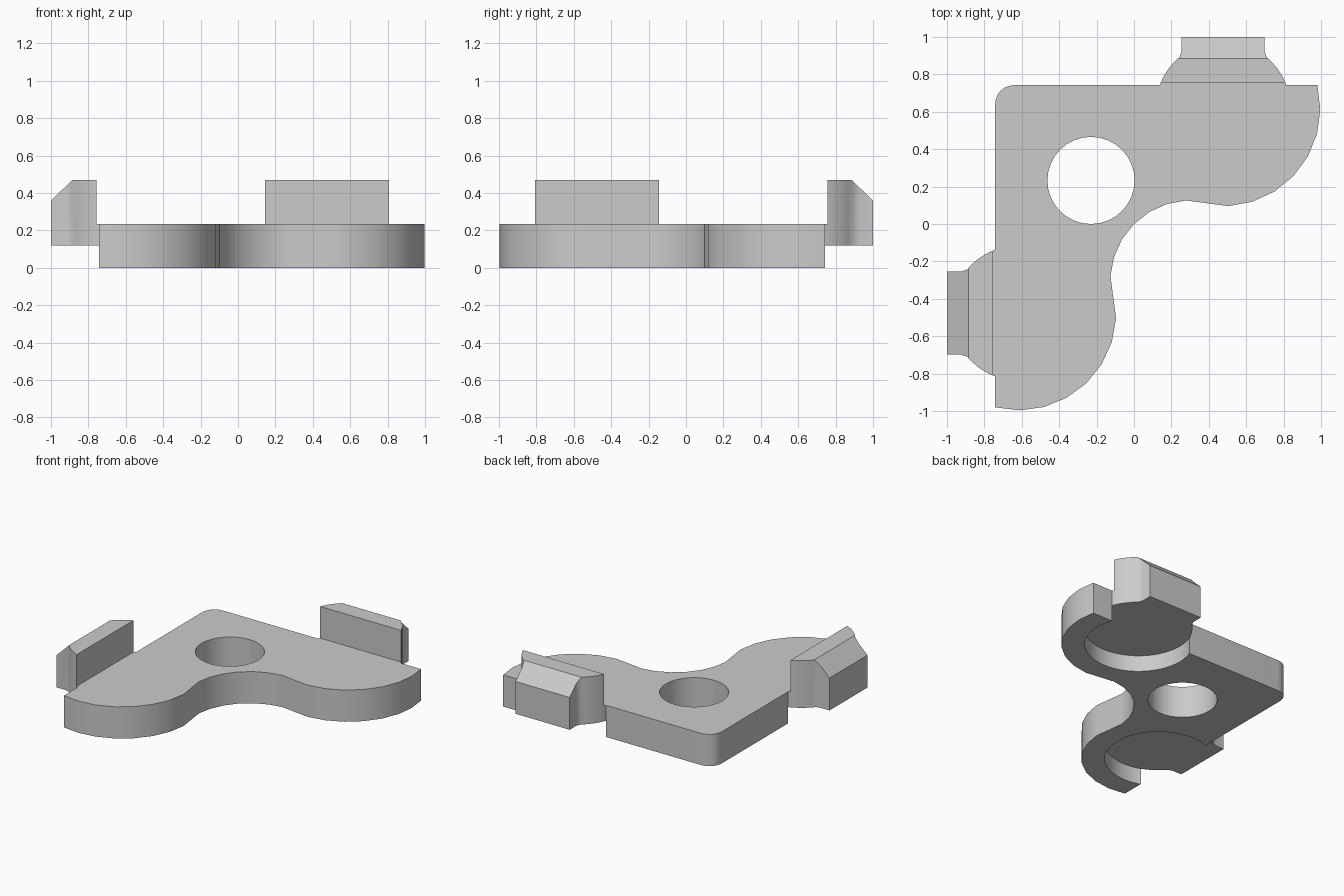
import bpy, bmesh
from math import cos, sin, radians
from mathutils import Matrix, Vector

if "Cube" in bpy.data.objects:
    bpy.data.objects.remove(bpy.data.objects["Cube"], do_unlink=True)

grey = bpy.data.materials.new("light_grey")
grey.use_nodes = True
grey.diffuse_color = (0.6, 0.6, 0.6, 1)
grey.node_tree.nodes["Principled BSDF"].inputs["Base Color"].default_value = (0.6, 0.6, 0.6, 1)

THICK, POCKET, TOP = 0.235, 0.12, 0.47
LOBE = (0.476, 0.615)       # shared centre of lobe, pocket and clip
POCKET_R = 0.362
EDGE = 0.742                # position of the straight outer walls
# Reflection that swaps the two arms of the bracket
SWAP = Matrix(((0, -1, 0, 0), (-1, 0, 0, 0), (0, 0, 1, 0), (0, 0, 0, 1)))


def arc(centre, r, start, end, steps):
    angles = [radians(start + (end - start) * i / steps) for i in range(steps + 1)]
    return [(centre[0] + r * cos(a), centre[1] + r * sin(a)) for a in angles]


def swap(points):
    return [(-y, -x) for x, y in reversed(points)]


def prism(name, points, low, high, along_x=False):
    """Extrude a 2D outline along z, or a (y, z) outline along x."""
    place = (lambda p, d: (d, *p)) if along_x else (lambda p, d: (*p, d))
    bm = bmesh.new()
    face = bm.faces.new([bm.verts.new(place(p, low)) for p in points])
    new = bmesh.ops.extrude_face_region(bm, geom=[face])["geom"]
    shift = Vector(place((0, 0), high - low))
    bmesh.ops.translate(bm, vec=shift, verts=[v for v in new if isinstance(v, bmesh.types.BMVert)])
    bmesh.ops.recalc_face_normals(bm, faces=bm.faces)
    mesh = bpy.data.meshes.new(name)
    bm.to_mesh(mesh)
    bm.free()
    mesh.materials.append(grey)
    obj = bpy.data.objects.new(name, mesh)
    bpy.context.collection.objects.link(obj)
    return obj


def carve(obj, tool, operation):
    """Apply a boolean and remove its helper."""
    bpy.context.view_layer.objects.active = obj
    mod = obj.modifiers.new("carve", 'BOOLEAN')
    mod.operation, mod.object, mod.solver = operation, tool, 'EXACT'
    bpy.ops.object.modifier_apply(modifier=mod.name)
    bpy.data.objects.remove(tool, do_unlink=True)


def smooth(obj):
    bpy.ops.object.select_all(action='DESELECT')
    obj.select_set(True)
    bpy.context.view_layer.objects.active = obj
    bpy.ops.object.shade_smooth_by_angle(angle=radians(30))


# Plate: two round lobes joined by a concave inner curve and a rounded corner
lobe = arc(LOBE, 0.52, 14.2, -87, 7)
lobe = [(min(x, 1), y) for x, y in lobe]
waist = arc((0.307, -0.307), 0.434, 93.8, 176.2, 6)
corner = arc((0.1 - EDGE, EDGE - 0.1), 0.1, 180, 90, 6)
plate = prism("plate", lobe + waist + swap(lobe) + corner, 0, THICK)

# Through hole and the two blind pockets under the lobes
carve(plate, prism("hole_cutter", arc((-0.23, 0.233), 0.233, 0, 348.75, 31), -0.1, 0.5), 'DIFFERENCE')
disc = arc(LOBE, POCKET_R, 0, 354, 59)
for outline in (disc, swap(disc)):
    carve(plate, prism("pocket_cutter", outline, -0.1, POCKET), 'DIFFERENCE')
smooth(plate)

# Clip: chamfered side profile trimmed by a curved plan shape with a narrower nose
side = [(EDGE, POCKET), (1, POCKET), (1, 0.36), (0.885, TOP), (0.757, TOP),
        (0.757, THICK), (EDGE, THICK)]
half = arc((0, LOBE[1]), POCKET_R, 15, 50, 6) + [(0.222, 0.925), (0.222, 1.1)]
half = [(x, y) for x, y in half]
plan = [(LOBE[0] + x, y) for x, y in half] + [(LOBE[0] - x, y) for x, y in reversed(half)]
back_clip = prism("back_clip", side, 0, 1, along_x=True)
carve(back_clip, prism("clip_trim", plan, 0, 0.6), 'INTERSECT')
smooth(back_clip)

# Matching clip on the other arm
side_clip = back_clip.copy()
side_clip.data = back_clip.data.copy()
side_clip.name = "side_clip"
side_clip.data.transform(SWAP)
side_clip.data.flip_normals()
bpy.context.collection.objects.link(side_clip)
smooth(side_clip)
